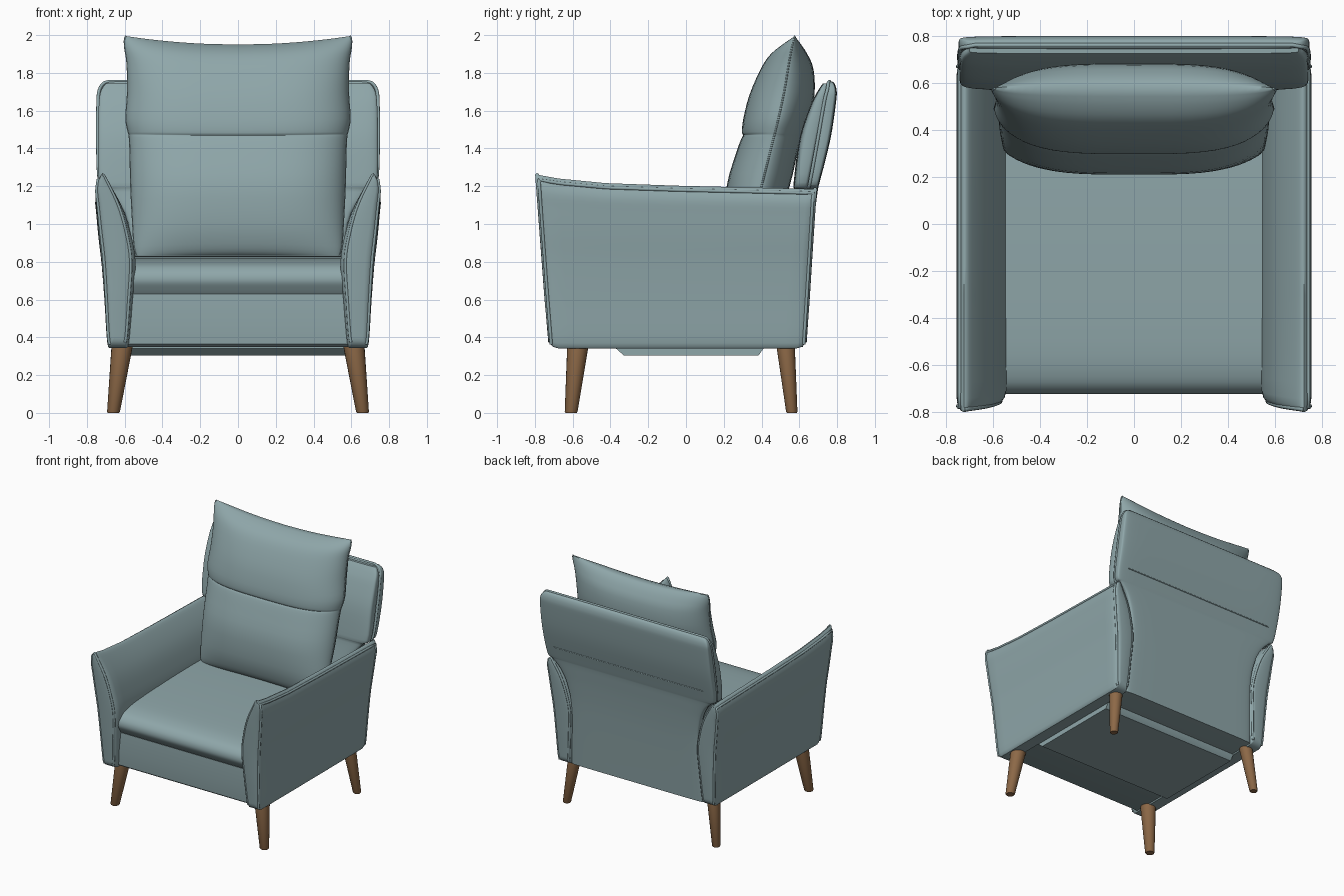
import bpy, bmesh, math

cube = bpy.data.objects.get("Cube")
if cube:
    bpy.data.objects.remove(cube, do_unlink=True)


def material(name, rgb):
    m = bpy.data.materials.new(name)
    m.use_nodes = True
    m.diffuse_color = (*rgb, 1)
    m.node_tree.nodes["Principled BSDF"].inputs["Base Color"].default_value = (*rgb, 1)
    return m


FABRIC = material("blue grey fabric", (0.275, 0.385, 0.40))
WOOD = material("warm brown wood", (0.265, 0.14, 0.063))


def smooth(pts, n=4):
    """Catmull-Rom resampling of a list of tuples."""
    out = []
    for i in range(len(pts) - 1):
        a, b, c, d = (pts[max(0, min(len(pts) - 1, i + k))] for k in (-1, 0, 1, 2))
        for s in range(n):
            t = s / n
            out.append(tuple(0.5 * (2 * q + (r - p) * t + (2 * p - 5 * q + 4 * r - s3) * t * t
                                    + (3 * q - p - 3 * r + s3) * t ** 3)
                             for p, q, r, s3 in zip(a, b, c, d)))
    return out + [tuple(pts[-1])]


def lerp_table(table, x):
    """Linear lookup in a list of (x, value) rows."""
    for a, b in zip(table, table[1:]):
        if x <= b[0]:
            return a[1] + (b[1] - a[1]) * max(0, (x - a[0]) / (b[0] - a[0]))
    return table[-1][1]


def loft(name, rings, mat, angle=45):
    """Skin closed rings of points; each end is closed by a strip of quads."""
    bm = bmesh.new()
    vs = [[bm.verts.new(p) for p in r] for r in rings]
    n = len(rings[0])
    for a, b in zip(vs, vs[1:]):
        for i in range(n):
            j = (i + 1) % n
            bm.faces.new((a[i], a[j], b[j], b[i]))
    for cap in (vs[0], vs[-1]):
        for i in range((n - 1) // 2):
            quad = [cap[i], cap[i + 1], cap[n - 2 - i], cap[n - 1 - i]]
            bm.faces.new(list(dict.fromkeys(quad)))
    bmesh.ops.recalc_face_normals(bm, faces=bm.faces)
    me = bpy.data.meshes.new(name)
    bm.to_mesh(me)
    bm.free()
    ob = bpy.data.objects.new(name, me)
    bpy.context.collection.objects.link(ob)
    me.materials.append(mat)
    bpy.ops.object.select_all(action="DESELECT")
    ob.select_set(True)
    bpy.context.view_layer.objects.active = ob
    bpy.ops.object.shade_smooth_by_angle(angle=math.radians(angle))


def piping(name, pts, r=0.009):
    cu = bpy.data.curves.new(name, "CURVE")
    cu.dimensions = "3D"
    cu.bevel_depth, cu.bevel_resolution, cu.use_fill_caps = r, 2, True
    sp = cu.splines.new("POLY")
    sp.points.add(len(pts) - 1)
    for p, co in zip(sp.points, pts):
        p.co = (*co, 1)
    sp.use_smooth = True
    cu.materials.append(FABRIC)
    bpy.context.collection.objects.link(bpy.data.objects.new(name, cu))


def rounded_ring(z, w, y0, y1, e, n=48):
    """Superellipse section in x and y."""
    ring = []
    for i in range(n):
        a = 2 * math.pi * (i + 0.5) / n
        c, s = math.cos(a), math.sin(a)
        ring.append((math.copysign(abs(c) ** e, c) * w,
                     (y0 + y1) / 2 + math.copysign(abs(s) ** e, s) * (y1 - y0) / 2, z))
    return ring


# Arms: flared section swept front to back, with rounded ends
ARM = smooth([(.67, .343), (.692, .37), (.707, .6), (.722, .8), (.738, .95), (.749, 1.08), (.753, 1.18),
              (.722, 1.25), (.675, 1.2), (.61, 1.08), (.568, .95), (.543, .8), (.558, .6),
              (.578, .37), (.60, .343)])
DROP = [(0, .012), (.08, -.008), (.25, -.03), (.5, -.042), (1, -.058)]
LENGTH, R, HALF = 1.45, 0.055, 0.1


def arm_point(i, t, side, shrink=1.0):
    (x, z), (px, pz) = ARM[i], ARM[-1 - i]
    mx, mz = (x + px) / 2, (z + pz) / 2
    x, z = mx + (x - mx) * shrink, mz + (z - mz) * shrink
    k = (z - .35) / .85
    y0, y1 = -.73 - .065 * k, .64 + .05 * k
    # the lower corners round upward at the ends
    lift = (1 - shrink) * HALF * max(0, 1 - (z - .34) / .25)
    return (side * x, y0 + (y1 - y0) * t, z + lift + k * k * lerp_table(DROP, t))


ends = [(R * f, 1 - (R - math.sqrt(R * R - (R - R * f) ** 2)) / HALF) for f in (0, .05, .2, .5, 1)]
stations = [(d / LENGTH, s) for d, s in ends] + [(k / 12, 1) for k in range(1, 12)] \
    + [(1 - d / LENGTH, s) for d, s in reversed(ends)]
top = len(ARM) // 2
for side, label in ((1, "left"), (-1, "right")):
    loft(label + "_arm", [[arm_point(i, t, side, s) for i in range(len(ARM))]
                          for t, s in stations], FABRIC, 50)
    ridge = top - 2
    piping(label + "_arm_outer_piping",
           [arm_point(i, .012, side, .85) for i in range(3, ridge)]
           + [arm_point(ridge, .012 + .976 * k / 24, side) for k in range(25)]
           + [arm_point(i, .988, side, .85) for i in reversed(range(3, ridge))])
    for t, end in ((.007, "front"), (.993, "rear")):
        piping(f"{label}_arm_{end}_piping",
               [arm_point(i, t, side, .72) for i in range(top, len(ARM) - 3)], .009)

# Back: rear shell and padded front, rows of (z, half width, front y, rear y)
SHELL = [(.35, .585, .56, .62), (.8, .56, .59, .655), (1.0, .585, .61, .675), (1.12, .635, .63, .69),
         (1.19, .70, .64, .70), (1.23, .738, .65, .71), (1.45, .747, .69, .765),
         (1.65, .745, .725, .795), (1.71, .738, .74, .797), (1.745, .715, .745, .785), (1.755, .68, .752, .77)]
PAD = [(.6, .55, .46, .60), (1.0, .58, .54, .63), (1.17, .68, .57, .65), (1.22, .735, .57, .66),
       (1.45, .742, .60, .71), (1.62, .738, .655, .742), (1.70, .728, .695, .75), (1.745, .70, .725, .755)]
loft("back_shell", [rounded_ring(*r, .25) for r in smooth(SHELL)], FABRIC)
loft("back_pad", [rounded_ring(*r, .32) for r in smooth(PAD)], FABRIC)
edge = [(w - .004, y0 + .008, z) for z, w, y0, y1 in smooth(SHELL[4:])]
piping("back_piping", edge + [(-x, y, z) for x, y, z in reversed(edge)], .009)
piping("back_seam", [(-.66, .727, 1.3), (.66, .727, 1.3)], .004)


# Seat: base, overhanging cushion and underside tray, side outlines swept across
def across(name, outline, w):
    loft(name, [[(x, y, z) for y, z in outline] for x in (-w, w)], FABRIC, 40)


across("seat_base", [(-.66, .35), (-.68, .365), (-.69, .48), (-.685, .63), (.58, .63), (.58, .35)], .585)
across("seat_cushion", smooth([(-.675, .62), (-.70, .655), (-.722, .70), (-.708, .75), (-.65, .79),
                               (-.5, .815), (-.1, .83), (.3, .832), (.56, .82)]) + [(.56, .62)], .563)
across("underside_tray", [(-.37, .36), (-.37, .34), (-.33, .305), (.385, .305), (.41, .34), (.41, .36)], .59)

# Back cushion: tapered pillow, rows of (z, half width, front y, seam y, rear y)
PILLOW = [(.81, .525, .29, .30, .31), (.825, .535, .262, .305, .36), (.88, .55, .235, .315, .42),
          (1.0, .558, .212, .345, .48), (1.2, .568, .216, .40, .55), (1.38, .572, .266, .445, .59),
          (1.46, .576, .294, .465, .61), (1.475, .578, .303, .47, .615), (1.49, .582, .297, .473, .62),
          (1.56, .594, .302, .49, .64), (1.7, .585, .335, .52, .68), (1.85, .588, .395, .545, .675),
          (1.93, .60, .445, .56, .645), (1.975, .602, .505, .57, .615), (1.995, .595, .555, .576, .59)]
rings, seam = [], []
N = 29
for z, w, yf, ys, yb in smooth(PILLOW, 3):
    v = (z - .81) / 1.185
    ring = []
    for i in range(2 * N):
        a = math.pi * (i + .5) / N
        c, s = math.cos(a), math.sin(a)
        u = math.copysign(abs(c) ** .6, c)
        depth = (1 - abs(u) ** 3.6) ** .58
        y = ys + ((yb - ys) if s > 0 else (yf - ys)) * depth
        dz = -.045 * (1 - u * u) * v ** 3 + .02 * (1 - u * u) * (1 - v) ** 3
        ring.append((u * w, y, z + dz))
    rings.append(ring)
    seam.append((w, ys, z))
loft("back_cushion", rings, FABRIC, 60)
for side, label in ((1, "left"), (-1, "right")):
    piping(label + "_cushion_seam", [(side * (x - .002), y, z) for x, y, z in seam], .005)

# Legs: splayed tapered pegs
for sx, label in ((1, "left"), (-1, "right")):
    for end, y0, y1, r0, r1 in (("front", -.608, -.57, .034, .058), ("rear", .56, .525, .03, .05)):
        loft(f"{label}_{end}_leg",
             [[(sx * x + r * math.cos(a), y + r * math.sin(a), z)
               for a in (2 * math.pi * k / 20 for k in range(20))]
              for x, y, z, r in ((.66, y0, 0, r0 - .004), (.659, y0, .006, r0), (.61, y1, .38, r1))], WOOD)
